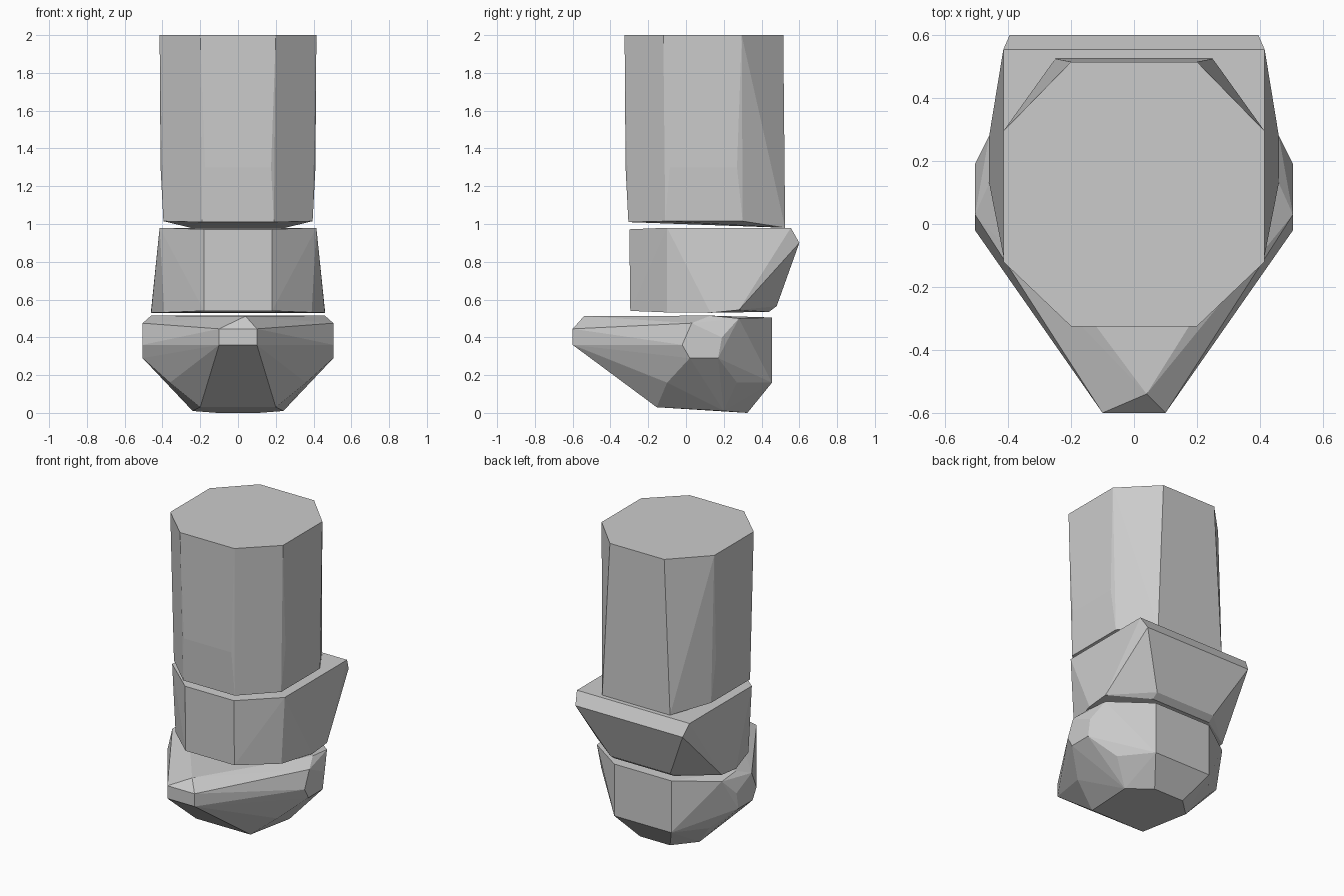
import bpy, bmesh, math


def hull(name, half, centre=()):
    """Convex faceted solid from corner points mirrored over x = 0."""
    bm = bmesh.new()
    for x, y, z in half:
        bm.verts.new((x, y, z))
        bm.verts.new((-x, y, z))
    for p in centre:
        bm.verts.new(p)
    res = bmesh.ops.convex_hull(bm, input=bm.verts[:])
    loose = {g for g in res["geom_interior"] + res["geom_unused"]
             if isinstance(g, bmesh.types.BMVert)}
    bmesh.ops.delete(bm, geom=list(loose), context='VERTS')
    bmesh.ops.dissolve_limit(bm, angle_limit=math.radians(1.0),
                             verts=bm.verts[:], edges=bm.edges[:])
    bmesh.ops.recalc_face_normals(bm, faces=bm.faces[:])
    mesh = bpy.data.meshes.new(name)
    bm.to_mesh(mesh)
    bm.free()
    obj = bpy.data.objects.new(name, mesh)
    bpy.context.collection.objects.link(obj)
    return obj


# Tall eight-sided shaft, slightly tapered at its lower end
hull("upper_shaft", [
    (0.20, -0.325, 2.0), (0.415, -0.12, 2.0), (0.415, 0.295, 2.0), (0.20, 0.515, 2.0),
    (0.175, -0.32, 1.3), (0.41, -0.085, 1.3), (0.41, 0.27, 1.3),
    (0.19, -0.305, 1.01), (0.395, -0.11, 1.015), (0.395, 0.30, 1.015),
    (0.25, 0.525, 0.98)])

# Middle collar, flaring out to a wide ledge at the back
hull("middle_collar", [
    (0.18, -0.30, 0.972), (0.415, -0.10, 0.98), (0.415, 0.555, 0.98),
    (0.395, 0.60, 0.90),
    (0.18, -0.295, 0.54), (0.39, -0.10, 0.532), (0.46, 0.13, 0.53),
    (0.46, 0.28, 0.545), (0.22, 0.44, 0.535), (0.22, 0.48, 0.565)])

# Rounded foot, drawn out to a blunt point at the front
hull("lower_foot", [
    (0.10, -0.60, 0.36), (0.10, -0.60, 0.445),
    (0.505, -0.02, 0.36), (0.505, 0.02, 0.29), (0.505, 0.17, 0.29),
    (0.505, 0.19, 0.40), (0.505, 0.03, 0.475),
    (0.46, 0.13, 0.515), (0.46, 0.28, 0.50),
    (0.21, 0.455, 0.505), (0.21, 0.455, 0.16),
    (0.36, -0.10, 0.16), (0.36, 0.27, 0.16),
    (0.20, -0.155, 0.03), (0.24, 0.20, 0.01), (0.11, 0.325, 0.0)],
    [(0.04, -0.54, 0.512)])
